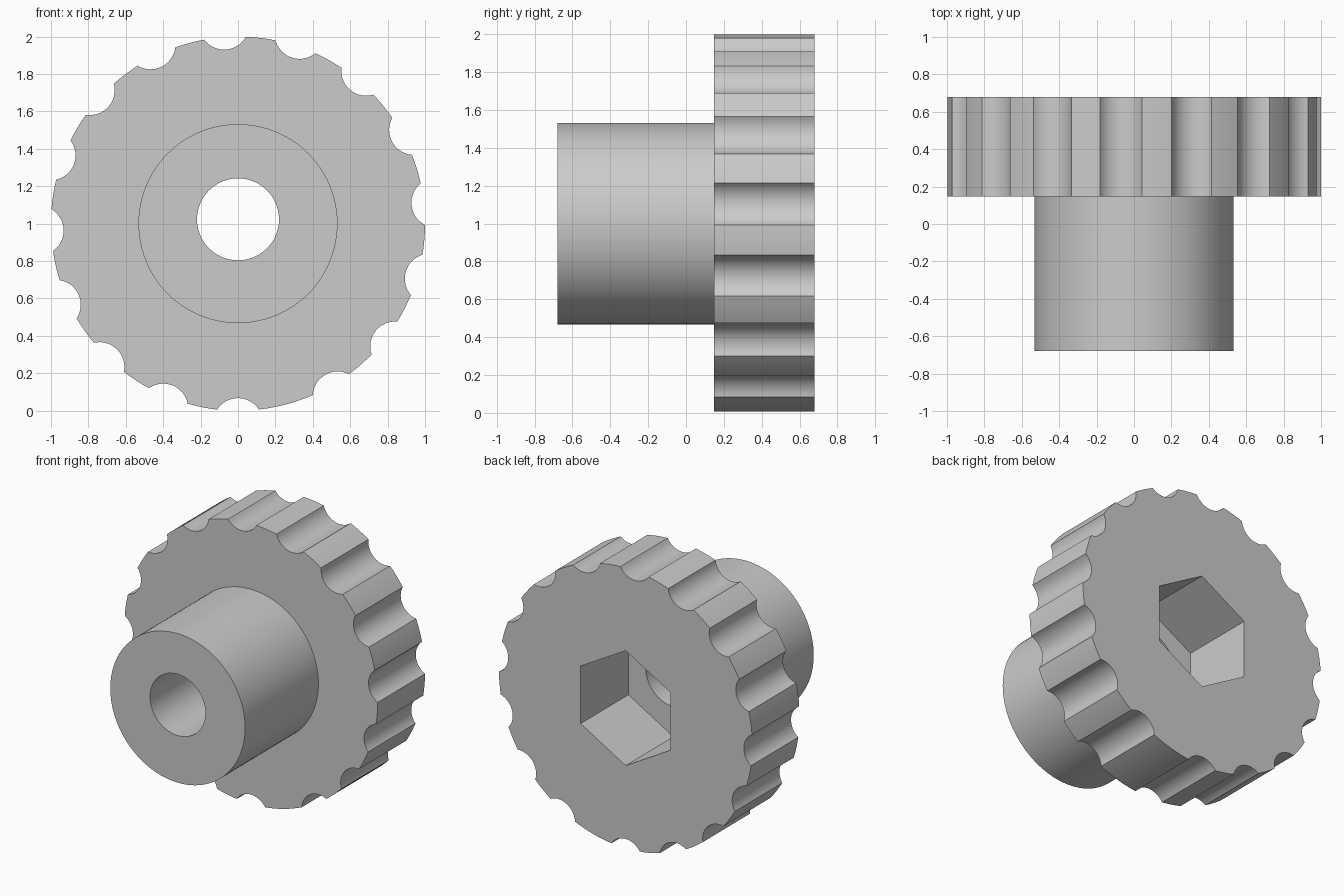
import bpy
import bmesh
from math import sin, cos, acos, asin, radians, pi

if "Cube" in bpy.data.objects:
    bpy.data.objects.remove(bpy.data.objects["Cube"], do_unlink=True)

AXIS_Z = 1.0
FRONT, STEP, BACK = -0.68, 0.147, 0.68

grey = bpy.data.materials.new("plain grey")
grey.use_nodes = True
colour = (0.6, 0.6, 0.6, 1)
grey.diffuse_color = colour
grey.node_tree.nodes["Principled BSDF"].inputs["Base Color"].default_value = colour


def ring(radius, sides, start=0.0):
    return [(radius * cos(start + 2 * pi * i / sides),
             radius * sin(start + 2 * pi * i / sides)) for i in range(sides)]


def prism(name, outline, y0, y1, z=AXIS_Z):
    """Extrude an x-z outline along y."""
    bm = bmesh.new()
    face = bm.faces.new([bm.verts.new((x, y0, z + h)) for x, h in outline])
    moved = bmesh.ops.extrude_face_region(bm, geom=[face])["geom"]
    verts = [v for v in moved if isinstance(v, bmesh.types.BMVert)]
    bmesh.ops.translate(bm, verts=verts, vec=(0, y1 - y0, 0))
    bmesh.ops.recalc_face_normals(bm, faces=bm.faces)
    mesh = bpy.data.meshes.new(name)
    bm.to_mesh(mesh)
    bm.free()
    mesh.materials.append(grey)
    obj = bpy.data.objects.new(name, mesh)
    bpy.context.collection.objects.link(obj)
    return obj


def scalloped_outline(count, pitch, notch_r, notch_d):
    """Unit circle bitten by round notches, leaving one wider land."""
    half = acos((notch_d ** 2 + 1 - notch_r ** 2) / (2 * notch_d))
    sweep = asin(sin(half) / notch_r)
    first = -pi / 2 - (count - 1) * pitch
    angles = [first + i * pitch for i in range(count)]
    points = []
    for i, a in enumerate(angles):
        for k in range(17):
            t = a + pi + sweep * (1 - k / 8)
            points.append((notch_d * cos(a) + notch_r * cos(t),
                           notch_d * sin(a) + notch_r * sin(t)))
        following = angles[i + 1] if i + 1 < count else first + 2 * pi
        start, end = a + half, following - half
        for k in range(1, 8):
            t = start + (end - start) * k / 8
            points.append((cos(t), sin(t)))
    return points


def combine(target, other, operation):
    mod = target.modifiers.new(operation.lower(), "BOOLEAN")
    mod.operation = operation
    mod.solver = "EXACT"
    mod.object = other
    bpy.context.view_layer.objects.active = target
    bpy.ops.object.modifier_apply(modifier=mod.name)
    bpy.data.objects.remove(other, do_unlink=True)


# Scalloped grip wheel joined to the round hub
knob = prism("scalloped_knob", scalloped_outline(16, radians(22), 0.133, 1.066), STEP, BACK)
combine(knob, prism("hub", ring(0.532, 96), FRONT, 0.3), "UNION")

# Hexagonal nut pocket in the back, round bore through the hub
combine(knob, prism("nut_pocket", ring(0.41, 6, pi / 2), STEP - 0.005, 0.9), "DIFFERENCE")
combine(knob, prism("bore", ring(0.219, 64), -0.9, 0.4, AXIS_Z + 0.023), "DIFFERENCE")

# Smooth curved walls, keep crisp edges
bpy.ops.object.select_all(action="DESELECT")
knob.select_set(True)
bpy.context.view_layer.objects.active = knob
bpy.ops.object.shade_smooth_by_angle(angle=radians(25))
